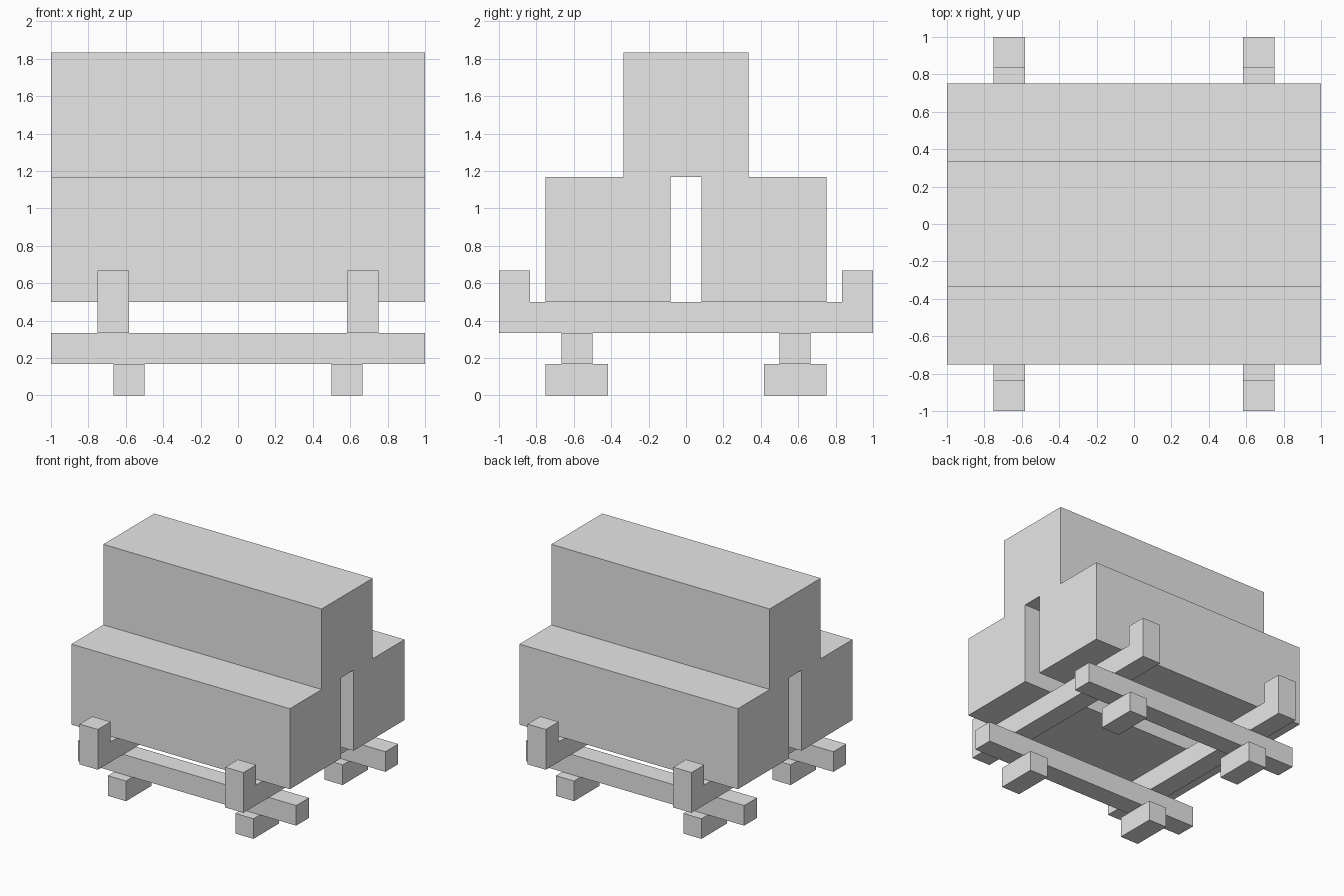
import bpy
import bmesh

U = 1 / 12  # module size

cube = bpy.data.objects.get("Cube")
if cube:
    bpy.data.objects.remove(cube, do_unlink=True)

grey = bpy.data.materials.new("plain_grey")
grey.use_nodes = True
grey.diffuse_color = (0.8, 0.8, 0.8, 1)
grey.node_tree.nodes["Principled BSDF"].inputs["Base Color"].default_value = (0.8, 0.8, 0.8, 1)


def extrude_x(name, half_profile, x0, x1):
    """Mirror a (y, z) half profile across y = 0 and extrude it along x."""
    outline = half_profile + [(-y, z) for y, z in reversed(half_profile)]
    bm = bmesh.new()
    face = bm.faces.new([bm.verts.new((x0 * U, y * U, z * U)) for y, z in outline])
    result = bmesh.ops.extrude_face_region(bm, geom=[face])
    verts = [v for v in result["geom"] if isinstance(v, bmesh.types.BMVert)]
    bmesh.ops.translate(bm, verts=verts, vec=((x1 - x0) * U, 0, 0))
    bmesh.ops.recalc_face_normals(bm, faces=bm.faces)
    return finish(name, bm)


def box(name, low, high):
    bm = bmesh.new()
    bmesh.ops.create_cube(bm, size=1)
    for v in bm.verts:
        v.co = [(a if c < 0 else b) * U for c, a, b in zip(v.co, low, high)]
    return finish(name, bm)


def finish(name, bm):
    mesh = bpy.data.meshes.new(name)
    bm.to_mesh(mesh)
    bm.free()
    mesh.materials.append(grey)
    obj = bpy.data.objects.new(name, mesh)
    bpy.context.collection.objects.link(obj)
    return obj


# Stepped body with a slot running its full length
extrude_x("body", [(1, 14), (1, 6), (9, 6), (9, 14), (4, 14), (4, 22)], -12, 12)

# Cross beams with upturned ends
for side, x in (("right", -9), ("left", 7)):
    extrude_x(side + "_cross_beam", [(12, 4), (12, 8), (10, 8), (10, 6)], x, x + 2)

# Long rails and the feet beneath them
for end, y in (("front", -8), ("back", 6)):
    box(end + "_rail", (-12, y, 2), (12, y + 2, 4))
    for side, x in (("right", -8), ("left", 6)):
        box(f"{end}_{side}_foot", (x, y - 1, 0), (x + 2, y + 3, 2))
